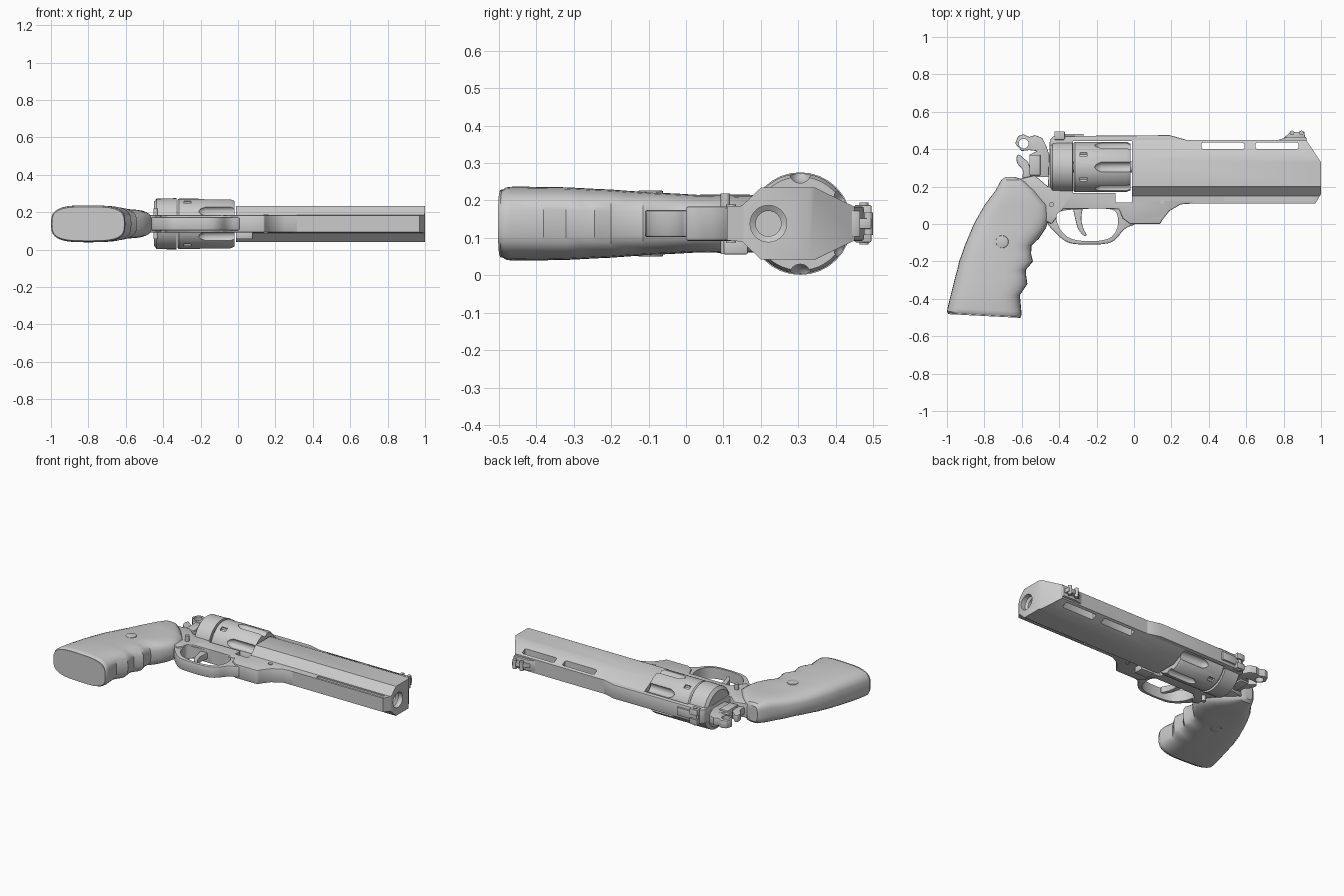
import bpy, bmesh, math
from mathutils import Vector, Matrix

if "Cube" in bpy.data.objects:
    bpy.data.objects.remove(bpy.data.objects["Cube"])

ZC = 0.138   # mid plane of the model lying on its side
AXIS = 0.305  # y of the cylinder axis

steel = bpy.data.materials.new("plain grey")
steel.use_nodes = True
GREY = (0.6, 0.6, 0.6, 1)
steel.diffuse_color = GREY
steel.node_tree.nodes["Principled BSDF"].inputs["Base Color"].default_value = GREY
parts = []


def finish(name, bm, bevel=0):
    bmesh.ops.recalc_face_normals(bm, faces=bm.faces)
    mesh = bpy.data.meshes.new(name)
    bm.to_mesh(mesh)
    bm.free()
    ob = bpy.data.objects.new(name, mesh)
    bpy.context.collection.objects.link(ob)
    mesh.materials.append(steel)
    parts.append(ob)
    if bevel:
        mod = ob.modifiers.new("bevel", 'BEVEL')
        mod.width, mod.segments, mod.limit_method = bevel, 2, 'ANGLE'
        mod.angle_limit = math.radians(40)
    return ob


def rounded(pts, steps=2):
    # corner cutting on a closed outline
    for _ in range(steps):
        out = []
        for a, b in zip(pts, pts[1:] + pts[:1]):
            a, b = Vector(a), Vector(b)
            out += [a.lerp(b, .25), a.lerp(b, .75)]
        pts = out
    return pts


def prism(name, pts, half, bevel=0, z=ZC):
    bm = bmesh.new()
    face = bm.faces.new([bm.verts.new((p[0], p[1], z - half)) for p in pts])
    ext = bmesh.ops.extrude_face_region(bm, geom=[face])
    verts = [v for v in ext["geom"] if isinstance(v, bmesh.types.BMVert)]
    bmesh.ops.translate(bm, verts=verts, vec=(0, 0, 2 * half))
    return finish(name, bm, bevel)


def box(name, x0, x1, y0, y1, half, bevel=0, z=ZC):
    return prism(name, [(x0, y0), (x1, y0), (x1, y1), (x0, y1)], half, bevel, z)


def lathe(name, profile, y, z=ZC, sides=32):
    # solid of revolution along x from (x, radius) pairs
    bm = bmesh.new()
    rings = [[bm.verts.new((x, y + r * math.sin(math.tau * i / sides),
                            z + r * math.cos(math.tau * i / sides)))
              for i in range(sides)] for x, r in profile]
    skin(bm, rings)
    return finish(name, bm)


def skin(bm, rings):
    for a, b in zip(rings, rings[1:]):
        for i in range(len(a)):
            j = (i + 1) % len(a)
            bm.faces.new((a[i], a[j], b[j], b[i]))
    bm.faces.new(rings[0])
    return bm.faces.new(rings[-1])


def disc(name, x, y, r, half, bevel=0, sides=20):
    pts = [(x + r * math.cos(math.tau * i / sides), y + r * math.sin(math.tau * i / sides))
           for i in range(sides)]
    return prism(name, pts, half, bevel)


def apply_all(ob):
    bpy.context.view_layer.objects.active = ob
    for mod in list(ob.modifiers):
        bpy.ops.object.modifier_apply(modifier=mod.name)


def cut(ob, *cutters, keep=False):
    for c in cutters:
        mod = ob.modifiers.new("cut", 'BOOLEAN')
        mod.operation, mod.object, mod.solver = 'DIFFERENCE', c, 'EXACT'
        apply_all(ob)
        if not keep:
            parts.remove(c)
            bpy.data.objects.remove(c)


# Barrel: faceted section, trimmed at the muzzle
half_section = [(.11, .045), (.15, .048), (.2, .096), (.345, .096), (.45, .045)]
section = half_section + [(y, -z) for y, z in reversed(half_section)]
bm = bmesh.new()
skin(bm, [[bm.verts.new((x, y, ZC + z)) for y, z in section] for x in (-.012, 1)])
for point, normal in (((1, .33, 0), (.12, .08, 0)), ((1, .16, 0), (.05, -.03, 0))):
    geom = bm.verts[:] + bm.edges[:] + bm.faces[:]
    res = bmesh.ops.bisect_plane(bm, geom=geom, plane_co=point, plane_no=normal, clear_outer=True)
    bmesh.ops.contextual_create(
        bm, geom=[e for e in res["geom_cut"] if isinstance(e, bmesh.types.BMEdge)])
barrel = finish("barrel", bm)
cut(barrel, lathe("bore", [(.7, .034), (.96, .034), (.97, .049), (1.1, .049)], .22, sides=24))
for x in (.36, .65):
    slot = [(x, .405), (x + .01, .4), (x + .22, .4), (x + .23, .405),
            (x + .23, .43), (x + .22, .435), (x + .01, .435), (x, .43)]
    cut(barrel, prism("vent", slot, .2))
for side in (-1, 1):
    cut(barrel, box("side_groove", .48, .96, .122, .145, .008, z=ZC + side * .048))

# Frame with cylinder window, and trigger guard
frame = prism("frame", [
    (-.43, .47), (.19, .475), (.28, .45), (.32, .11), (.25, .105), (.19, .07), (.15, .02),
    (.14, 0), (-.02, 0), (-.06, .03), (-.08, .08), (-.38, .08), (-.44, 0), (-.5, .03),
    (-.6, .15), (-.62, .24), (-.53, .26), (-.46, .2), (-.45, .45)], .046, .006)
apply_all(frame)
cut(frame, prism("window", [(-.325, .165), (-.1, .165), (-.1, .115), (-.012, .115),
                            (-.012, .445), (-.325, .445)], .2))
guard = prism("trigger_guard", rounded([
    (-.48, .02), (-.42, -.05), (-.36, -.1), (-.3, -.11), (-.16, -.11), (-.1, -.09),
    (-.05, -.02), (.02, 0), (.02, .06), (-.1, .105), (-.4, .105)]), .036, .006)
apply_all(guard)
hole = prism("guard_hole", rounded([
    (-.4, .07), (-.3, .08), (-.13, .085), (-.085, .06), (-.085, -.03), (-.14, -.092),
    (-.33, -.092), (-.4, -.03), (-.42, .04)]), .2)
cut(guard, hole, keep=True)
cut(frame, hole)
prism("trigger", rounded([
    (-.33, .1), (-.27, .1), (-.285, .03), (-.27, -.03), (-.25, -.06), (-.265, -.068),
    (-.3, -.03), (-.315, .03)]), .02, .004)

# Recoil shield and fluted cylinder
lathe("recoil_shield", [(-.45, .115), (-.435, .135), (-.33, .137)], AXIS)
drum = lathe("cylinder", [(-.324, .128), (-.316, .134), (-.04, .134), (-.02, .125)], AXIS, sides=48)
for i in range(6):
    a = math.tau * i / 6
    cut(drum, lathe("flute", [(-.21, .003), (-.2, .016), (-.175, .028), (.02, .028)],
                    AXIS + .136 * math.sin(a), ZC + .136 * math.cos(a), 16))
    # stop notch at the rear
    b = a + math.pi / 6
    cut(drum, lathe("notch", [(-.29, .014), (-.25, .014)],
                    AXIS + .134 * math.sin(b), ZC + .134 * math.cos(b), 8))
lathe("cylinder_pin", [(-.34, .03), (.01, .03)], AXIS, sides=16)
box("crane", -.012, .08, .1, .165, .022, .004, ZC - .06)

# Hammer with pierced spur
hammer = prism("hammer", [
    (-.635, .43), (-.62, .47), (-.59, .48), (-.56, .465), (-.53, .475), (-.49, .46),
    (-.47, .42), (-.45, .36), (-.45, .25), (-.56, .25), (-.56, .37), (-.52, .39),
    (-.56, .395), (-.6, .39)], .025, .004)
apply_all(hammer)
cut(hammer, disc("spur_hole", -.59, .43, .026, .2))
prism("hammer_hook", rounded([
    (-.63, .36), (-.615, .375), (-.59, .35), (-.56, .33), (-.55, .24), (-.6, .24),
    (-.59, .29), (-.625, .32)]), .022, .004)
box("hammer_block", -.56, -.5, .26, .37, .036, .005)

# Sights
rear = box("rear_sight", -.425, -.37, .45, .495, .05, .004)
apply_all(rear)
cut(rear, box("sight_notch", -.5, -.3, .48, .6, .013))
box("rear_sight_leaf", -.38, -.27, .46, .482, .026, .003)
disc("sight_screw", -.4, .475, .012, .056)
prism("front_sight_base", [(.76, .445), (.82, .465), (.92, .465), (.925, .44)], .035, .003)
prism("front_sight", [(.8, .46), (.835, .49), (.91, .495), (.915, .46)], .014, .003)
for x in (.845, .895):
    disc("sight_dot", x, .487, .012, .03)

# Grip: lofted sections of (y, back x, front x, half thickness)
rows = [
    (.25, -.69, -.63, .05), (.235, -.71, -.59, .066), (.18, -.74, -.53, .077),
    (.1, -.8, -.46, .078), (.03, -.84, -.455, .077), (-.02, -.865, -.47, .08),
    (-.08, -.89, -.51, .083), (-.115, -.905, -.548, .085), (-.16, -.92, -.55, .088),
    (-.2, -.935, -.54, .091), (-.245, -.945, -.578, .093), (-.28, -.955, -.576, .095),
    (-.32, -.965, -.57, .097), (-.38, -.98, -.61, .098), (-.46, -.997, -.602, .099),
    (-.478, -1, -.602, .097), (-.486, -.995, -.607, .091)]


def power(v, e):
    return math.copysign(abs(v) ** e, v)


bm = bmesh.new()
rings = []
for y, back, front, half in rows:
    ring = []
    for i in range(32):
        a = math.tau * i / 32
        u = power(math.cos(a), .6)
        # the butt drops slightly towards the front
        drop = -.01 * u if y < -.4 else 0
        ring.append(bm.verts.new(((back + front) / 2 + (front - back) / 2 * u, y + drop,
                                  ZC + half * power(math.sin(a), .62))))
    rings.append(ring)
butt = skin(bm, rings)
# Raised butt panel
bmesh.ops.inset_region(bm, faces=[butt], thickness=.035)
ext = bmesh.ops.extrude_face_region(bm, geom=[butt])
bmesh.ops.translate(bm, vec=(0, -.006, 0),
                    verts=[v for v in ext["geom"] if isinstance(v, bmesh.types.BMVert)])
bmesh.ops.delete(bm, geom=[butt], context='FACES_ONLY')
finish("grip", bm)

# Screws
disc("grip_screw", -.705, -.095, .034, .088, .004)
disc("rear_frame_screw", -.44, .105, .013, .081)
disc("front_frame_screw", .15, .12, .013, .051)

for ob in parts:
    apply_all(ob)
    bpy.ops.object.select_all(action='DESELECT')
    ob.select_set(True)
    bpy.context.view_layer.objects.active = ob
    bpy.ops.object.shade_smooth_by_angle(angle=math.radians(35))
